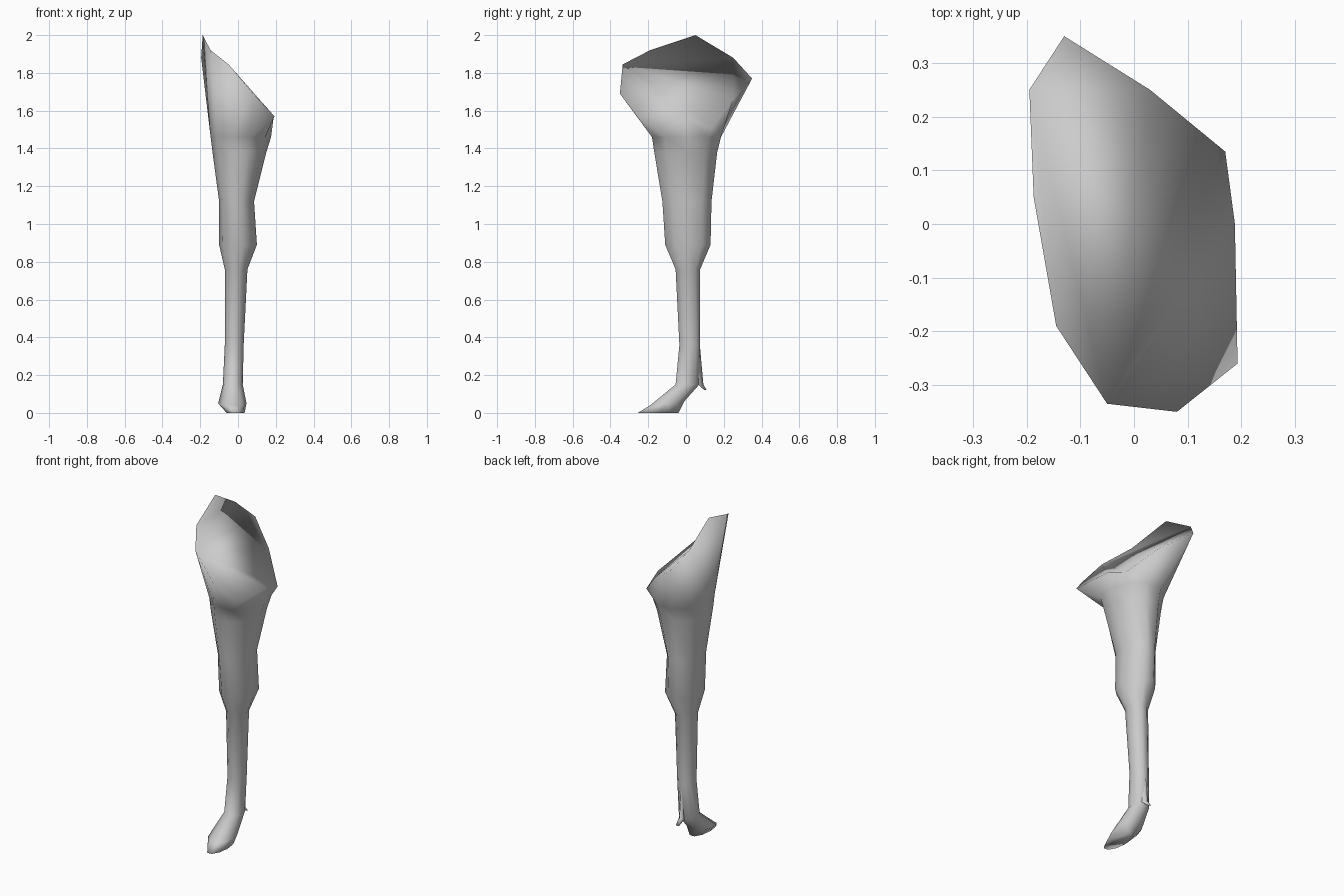
import bpy
from math import cos, sin, pi

N = 10


def add_mesh(name, verts, faces):
    me = bpy.data.meshes.new(name)
    me.from_pydata(verts, [], faces)
    me.shade_smooth()
    ob = bpy.data.objects.new(name, me)
    bpy.context.collection.objects.link(ob)
    return ob


def ring(x0, x1, y0, y1, z_front, z_back):
    """Ten-sided oval inside the given bounds, tilted from front to back."""
    pts = []
    for i in range(N):
        a = 2 * pi * i / N
        t = (sin(a) / sin(0.4 * pi) + 1) / 2
        pts.append(((x0 + x1) / 2 + (x1 - x0) / 2 * cos(a),
                    y0 + (y1 - y0) * t, z_front + (z_back - z_front) * t))
    return pts


# Slanted rim of the upper end
rim = [(0.188, 0.0, 1.56), (0.17, 0.135, 1.51), (0.03, 0.25, 1.66),
       (-0.13, 0.35, 1.77), (-0.195, 0.25, 1.88), (-0.187, 0.05, 2.0),
       (-0.145, -0.19, 1.92), (-0.05, -0.335, 1.845), (0.08, -0.35, 1.69),
       (0.193, -0.26, 1.57)]

# Leg sections: x min, x max, y min, y max, z front, z back
sections = [
    (-0.145, 0.175, -0.18, 0.185, 1.46, 1.46),
    (-0.135, 0.15, -0.168, 0.165, 1.38, 1.38),
    (-0.10, 0.085, -0.125, 0.135, 1.12, 1.12),
    (-0.10, 0.10, -0.11, 0.13, 0.89, 0.89),
    (-0.07, 0.05, -0.055, 0.075, 0.76, 0.76),
    (-0.07, 0.03, -0.035, 0.075, 0.36, 0.36),
    (-0.08, 0.025, -0.055, 0.07, 0.15, 0.15),
    (-0.105, 0.045, -0.19, -0.01, 0.04, 0.06),
    (-0.06, 0.035, -0.255, -0.04, 0.0, 0.0),
]
verts = list(rim)
for s in sections:
    verts += ring(*s)
faces = []
for r in range(len(sections)):
    for i in range(N):
        j = (i + 1) % N
        a, b, c, d = r * N + i, (r + 1) * N + i, (r + 1) * N + j, r * N + j
        if r > 0:
            faces.append((a, b, c, d))
        elif i >= 5:                       # flare folds outward on both sides
            faces += [(a, b, d), (b, c, d)]
        else:
            faces += [(a, b, c), (a, c, d)]

# Skin across the slanted upper end: steep inner wall, then the low side
faces += [(2, 3, 4), (2, 4, 7), (4, 6, 7), (4, 5, 6),
          (7, 8, 9), (7, 9, 0), (7, 0, 1), (7, 1, 2)]
# Sole
last = len(sections) * N
faces.append(tuple(reversed(range(last, last + N))))
add_mesh("leg", verts, faces)

# Tendon ending in a small spur behind the fetlock
add_mesh("spur",
         [(-0.04, 0.065, 0.15), (0.0, 0.065, 0.15), (-0.02, 0.075, 0.34),
          (-0.02, 0.092, 0.15), (-0.03, 0.11, 0.12), (-0.01, 0.11, 0.12),
          (-0.02, 0.095, 0.122)],
         [(0, 2, 3), (1, 3, 2), (0, 3, 4), (1, 5, 3), (3, 5, 4),
          (0, 4, 6), (1, 6, 5), (4, 5, 6), (0, 6, 1)])
